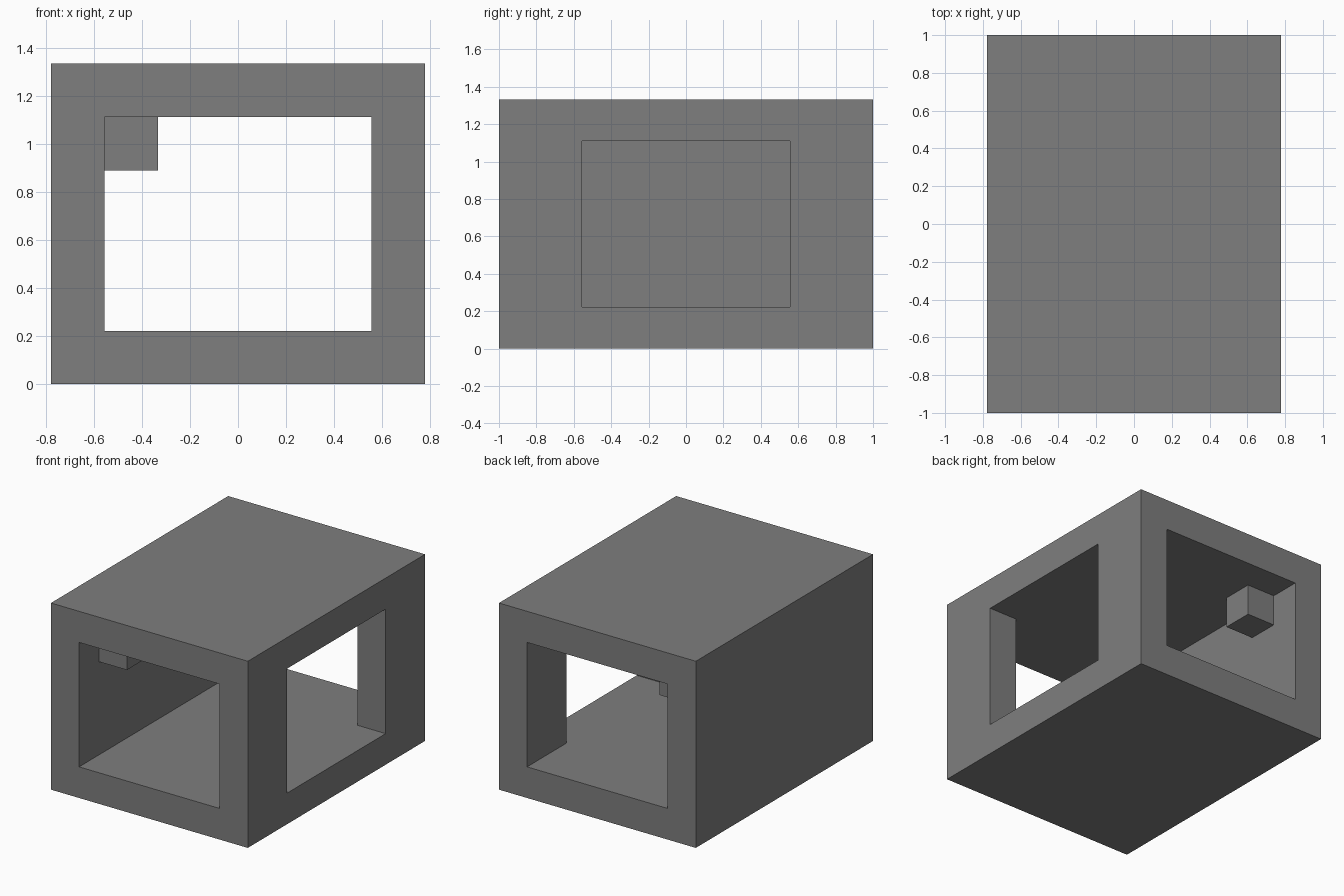
import bpy
import bmesh

cube = bpy.data.objects.get("Cube")
if cube:
    bpy.data.objects.remove(cube, do_unlink=True)

U = 2 / 9  # wall thickness, the module of the whole design

grey = bpy.data.materials.new("plain grey")
grey.use_nodes = True
colour = (0.21, 0.21, 0.21, 1)
grey.diffuse_color = colour
grey.node_tree.nodes["Principled BSDF"].inputs["Base Color"].default_value = colour


def box(name, low, high):
    """Box between two corners given in wall thicknesses."""
    mesh = bpy.data.meshes.new(name)
    bm = bmesh.new()
    bmesh.ops.create_cube(bm, size=1)
    for v in bm.verts:
        v.co = [U * (l if c < 0 else h) for c, l, h in zip(v.co, low, high)]
    bm.to_mesh(mesh)
    bm.free()
    mesh.materials.append(grey)
    obj = bpy.data.objects.new(name, mesh)
    bpy.context.collection.objects.link(obj)
    return obj


def cut(target, cutter):
    cutter.hide_render = True
    cutter.hide_viewport = True
    cutter.display_type = 'WIRE'
    mod = target.modifiers.new(cutter.name, 'BOOLEAN')
    mod.operation = 'DIFFERENCE'
    mod.solver = 'EXACT'
    mod.object = cutter


# Outer shell, open front to back, with a window in its left wall
shell = box("shell", (-3.5, -4.5, 0), (3.5, 4.5, 6))
cut(shell, box("tunnel_cutter", (-2.5, -5, 1), (2.5, 5, 5)))
cut(shell, box("window_cutter", (2, -2.5, 1), (4, 2.5, 5)))

# Apply the cuts and remove the cutters
bpy.context.view_layer.update()
graph = bpy.context.evaluated_depsgraph_get()
cut_mesh = bpy.data.meshes.new_from_object(shell.evaluated_get(graph))
shell.modifiers.clear()
shell.data = cut_mesh
for name in ("tunnel_cutter", "window_cutter"):
    bpy.data.objects.remove(bpy.data.objects[name], do_unlink=True)

# Small blocks in the upper corner near each open end
for name, y in (("front_block", -3.5), ("back_block", 2.5)):
    box(name, (-2.5, y, 4), (-1.5, y + 1, 5))
